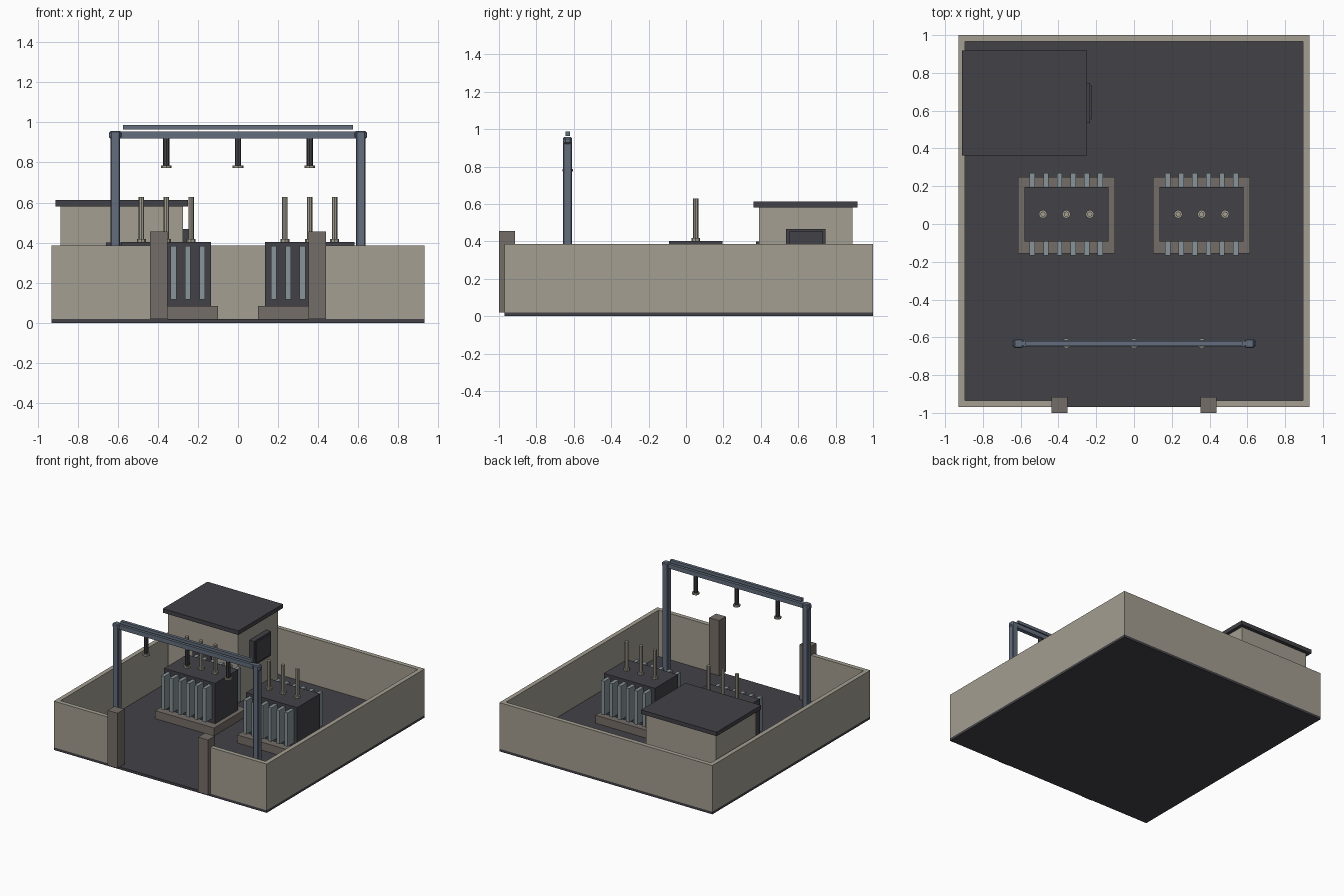
import bpy, bmesh, math

if "Cube" in bpy.data.objects:
    bpy.data.objects.remove(bpy.data.objects["Cube"])


def material(name, r, g, b):
    m = bpy.data.materials.new(name)
    m.diffuse_color = (r, g, b, 1)
    m.use_nodes = True
    m.node_tree.nodes["Principled BSDF"].inputs["Base Color"].default_value = m.diffuse_color
    return m


WALL = material("beige concrete", 0.37, 0.342, 0.285)
DARK = material("dark asphalt", 0.055, 0.053, 0.061)
STEEL = material("blue grey steel", 0.125, 0.155, 0.205)
FIN = material("pale radiator grey", 0.243, 0.296, 0.319)
STONE = material("brown grey stone", 0.179, 0.155, 0.14)


def finish(name, bm, mat):
    me = bpy.data.meshes.new(name)
    bm.to_mesh(me)
    bm.free()
    me.materials.append(mat)
    ob = bpy.data.objects.new(name, me)
    bpy.context.collection.objects.link(ob)
    return ob


def box(name, x, y, z, mat, bevel=0):
    """Box from (min, max) pairs."""
    bm = bmesh.new()
    bmesh.ops.create_cube(bm, size=1)
    for v in bm.verts:
        v.co = [r[0] if c < 0 else r[1] for c, r in zip(v.co, (x, y, z))]
    if bevel:
        bmesh.ops.bevel(bm, geom=bm.edges[:], offset=bevel, segments=1, affect='EDGES')
    return finish(name, bm, mat)


def cyl(name, x, y, z, r, mat, sides=8):
    bm = bmesh.new()
    bmesh.ops.create_cone(bm, cap_ends=True, segments=sides, radius1=r, radius2=r, depth=z[1] - z[0])
    bmesh.ops.translate(bm, vec=(x, y, (z[0] + z[1]) / 2), verts=bm.verts)
    return finish(name, bm, mat)


# yard slab and perimeter walls
box("yard_slab", (-0.93, 0.93), (-0.97, 1.0), (0, 0.02), DARK)
WZ = (0.02, 0.385)
box("back_wall", (-0.93, 0.93), (0.965, 1.0), WZ, WALL)
for s, side in ((-1, "left"), (1, "right")):
    def mx(a, b):
        return tuple(sorted((s * a, s * b)))
    box(side + "_wall", mx(0.895, 0.93), (-0.935, 0.965), WZ, WALL)
    box(side + "_front_wall", mx(0.40, 0.93), (-0.97, -0.935), WZ, WALL)
    box(side + "_gate_pillar", mx(0.352, 0.438), (-1.0, -0.915), (0.02, 0.455), STONE)

    # transformer on its plinth
    cx = s * 0.358
    box(side + "_plinth", (cx - 0.257, cx + 0.257), (-0.155, 0.25), (0.02, 0.083), STONE)
    box(side + "_transformer_tank", (cx - 0.223, cx + 0.223), (-0.092, 0.195), (0.083, 0.402), DARK)
    for i in range(6):
        fx = cx + (i - 2.5) * 0.072
        for face, y in (("front", (-0.168, -0.092)), ("back", (0.195, 0.27))):
            box(f"{side}_{face}_radiator_fin_{i}", (fx - 0.014, fx + 0.014), y, (0.115, 0.382), FIN)
    for i in (-1, 0, 1):
        bx = cx + i * 0.124
        cyl(f"{side}_bushing_collar_{i + 1}", bx, 0.052, (0.402, 0.418), 0.023, WALL)
        cyl(f"{side}_bushing_{i + 1}", bx, 0.052, (0.41, 0.628), 0.014, WALL)

    # gantry post
    box(side + "_gantry_post", mx(0.588, 0.637), (-0.657, -0.609), (0.02, 0.958), STEEL, 0.006)
    box(side + "_gantry_cap", mx(0.578, 0.645), (-0.652, -0.613), (0.92, 0.956), STEEL, 0.008)

# gantry beam, busbar and hanging insulators
box("gantry_beam", (-0.6, 0.6), (-0.648, -0.615), (0.92, 0.954), STEEL)
box("busbar", (-0.575, 0.575), (-0.644, -0.62), (0.964, 0.987), STEEL)
for i in (-1, 0, 1):
    cyl(f"insulator_rod_{i + 1}", i * 0.358, -0.632, (0.785, 0.925), 0.016, DARK)
    cyl(f"insulator_disc_{i + 1}", i * 0.358, -0.632, (0.773, 0.786), 0.027, WALL)

# control building
box("control_building", (-0.885, -0.275), (0.39, 0.89), (0.02, 0.585), WALL)
box("building_roof", (-0.91, -0.25), (0.362, 0.918), (0.58, 0.612), DARK)
box("building_door", (-0.66, -0.5), (0.375, 0.392), (0.02, 0.4), DARK)
box("window_frame", (-0.277, -0.234), (0.535, 0.747), (0.275, 0.467), DARK)
box("window_pane", (-0.24, -0.224), (0.553, 0.732), (0.292, 0.455), DARK)
